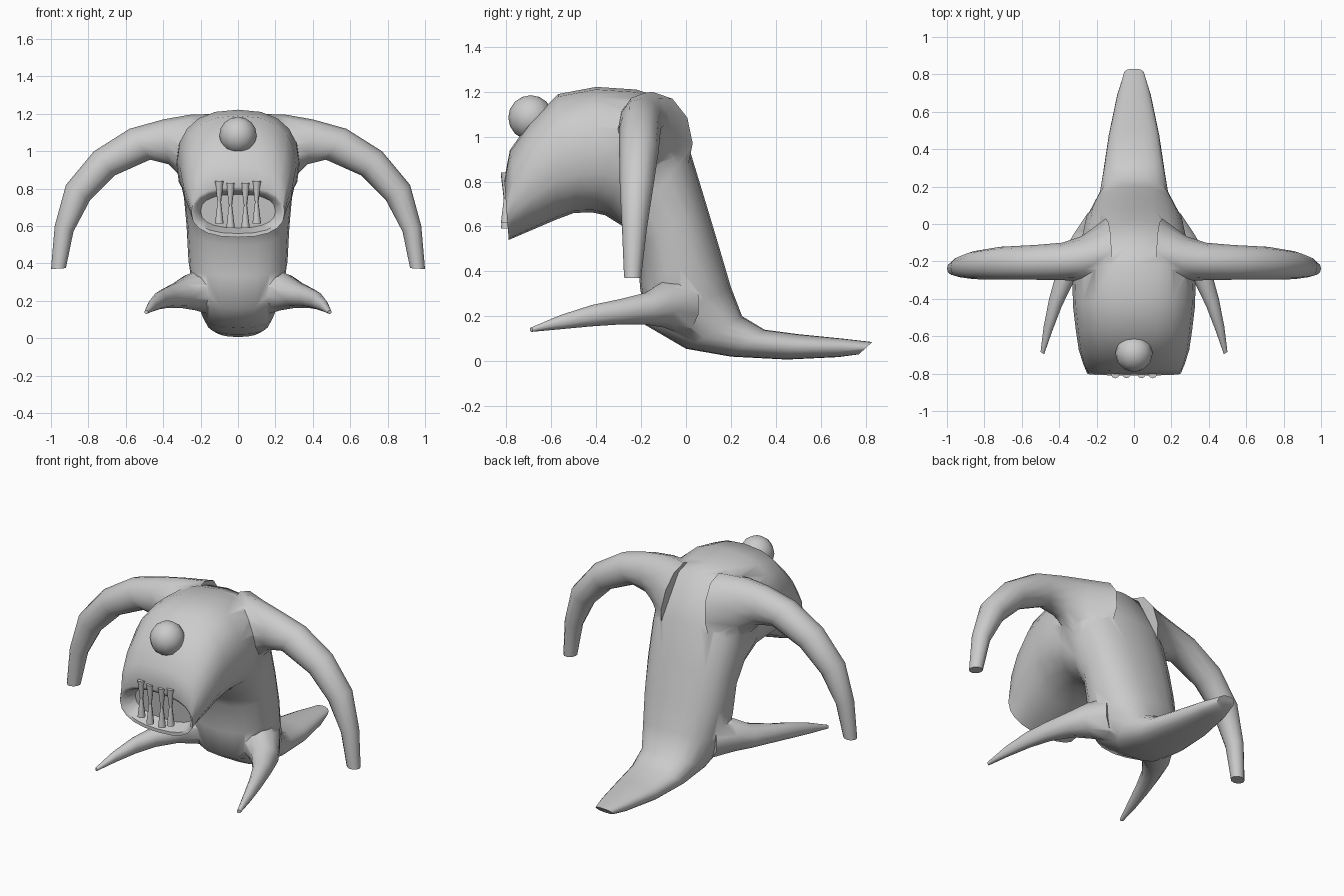
import bpy, bmesh, math
from mathutils import Vector

if "Cube" in bpy.data.objects:
    bpy.data.objects.remove(bpy.data.objects["Cube"])


def loft(name, sections, sides=16, power=2.0):
    """Closed skin through rings; each ring is (end_a, end_b, sideways half-width vector)."""
    bm = bmesh.new()
    rings = []
    for a, b, w in sections:
        a, b, w = Vector(a), Vector(b), Vector(w)
        c, u = (a + b) / 2, (a - b) / 2
        ring = []
        for i in range(sides):
            t = 2 * math.pi * i / sides
            ct, st = math.cos(t), math.sin(t)
            p = math.copysign(abs(ct) ** (2 / power), ct)
            q = math.copysign(abs(st) ** (2 / power), st)
            ring.append(bm.verts.new(c + u * p + w * q))
        rings.append(ring)
    for r, s in zip(rings, rings[1:]):
        for i in range(sides):
            j = (i + 1) % sides
            bm.faces.new((r[i], r[j], s[j], s[i]))
    bm.faces.new(rings[0])
    bm.faces.new(rings[-1])
    bmesh.ops.recalc_face_normals(bm, faces=bm.faces)
    mesh = bpy.data.meshes.new(name)
    bm.to_mesh(mesh)
    bm.free()
    obj = bpy.data.objects.new(name, mesh)
    bpy.context.collection.objects.link(obj)
    return obj


def smooth(obj, angle):
    bpy.ops.object.select_all(action='DESELECT')
    obj.select_set(True)
    bpy.context.view_layer.objects.active = obj
    bpy.ops.object.shade_smooth_by_angle(angle=math.radians(angle))


# Body: tail, torso, head and mouth hollow as (back y, z, front y, z, half width)
spine = [
    (0.83, 0.085, 0.77, 0.03, 0.055), (0.70, 0.10, 0.68, 0.018, 0.09),
    (0.50, 0.12, 0.45, 0.007, 0.135), (0.35, 0.14, 0.20, 0.02, 0.165),
    (0.25, 0.20, 0.00, 0.055, 0.19), (0.20, 0.33, -0.18, 0.16, 0.24),
    (0.15, 0.50, -0.205, 0.33, 0.265), (0.09, 0.70, -0.215, 0.50, 0.275),
    (0.02, 0.93, -0.28, 0.60, 0.29), (-0.10, 1.17, -0.36, 0.65, 0.315),
    (-0.22, 1.21, -0.42, 0.663, 0.33), (-0.40, 1.222, -0.50, 0.66, 0.325),
    (-0.57, 1.19, -0.58, 0.63, 0.31), (-0.70, 1.06, -0.65, 0.60, 0.295),
    (-0.785, 0.94, -0.72, 0.57, 0.27), (-0.81, 0.81, -0.79, 0.54, 0.25),
    (-0.80, 0.79, -0.79, 0.56, 0.235), (-0.73, 0.77, -0.71, 0.59, 0.20),
]
body = loft("body", [((0, a, b), (0, c, d), (w, 0, 0)) for a, b, c, d, w in spine],
            20, 2.4)

# Arms: (outer x, z, inner x, z, centre y, half depth)
arm = [
    (0.12, 1.20, 0.18, 0.74, -0.15, 0.18), (0.26, 1.195, 0.30, 0.86, -0.185, 0.12),
    (0.40, 1.17, 0.37, 0.93, -0.20, 0.10), (0.58, 1.12, 0.47, 0.955, -0.205, 0.093),
    (0.77, 1.00, 0.66, 0.87, -0.21, 0.088), (0.92, 0.82, 0.79, 0.74, -0.22, 0.075),
    (0.98, 0.60, 0.88, 0.57, -0.23, 0.055), (1.00, 0.37, 0.92, 0.375, -0.238, 0.038),
]
# Legs: (centre x, y, top z, bottom z, half width)
leg = [
    (0.12, -0.02, 0.38, 0.12, 0.16), (0.23, -0.10, 0.355, 0.15, 0.11),
    (0.31, -0.18, 0.305, 0.163, 0.08), (0.375, -0.30, 0.275, 0.163, 0.055),
    (0.42, -0.42, 0.25, 0.155, 0.042), (0.46, -0.56, 0.205, 0.142, 0.028),
    (0.49, -0.69, 0.15, 0.13, 0.012),
]
limbs = []
for s in (1, -1):
    limbs.append(loft("arm", [((s * a, y, b), (s * c, y, d), (0, w, 0))
                              for a, b, c, d, y, w in arm], 12))
    limbs.append(loft("leg", [((s * x, y, t), (s * x, y, b), (s * w * .85, w * .5, 0))
                              for x, y, t, b, w in leg], 10))

# Merge the limbs into one skin
bpy.context.view_layer.objects.active = body
for limb in limbs:
    mod = body.modifiers.new("join", 'BOOLEAN')
    mod.operation = 'UNION'
    mod.solver = 'EXACT'
    mod.object = limb
    bpy.ops.object.modifier_apply(modifier=mod.name)
    bpy.data.objects.remove(limb)
smooth(body, 60)

# Eye
bpy.ops.mesh.primitive_uv_sphere_add(segments=12, ring_count=8, radius=0.1,
                                     location=(0, -0.692, 1.085))
bpy.context.object.name = "eye"
smooth(bpy.context.object, 60)

# Teeth: upper and lower spikes crossing tips
for s in (1, -1):
    for x, top, bottom in ((0.04, 0.83, 0.59), (0.10, 0.84, 0.615)):
        for name, z0, z1 in (("upper_tooth", top, top - 0.16),
                             ("lower_tooth", bottom, bottom + 0.16)):
            tooth = loft(name, [((s * x, -0.825, z0), (s * x, -0.78, z0), (0.023, 0, 0)),
                                ((s * x, -0.806, z1), (s * x, -0.798, z1), (0.004, 0, 0))], 8)
            smooth(tooth, 60)
